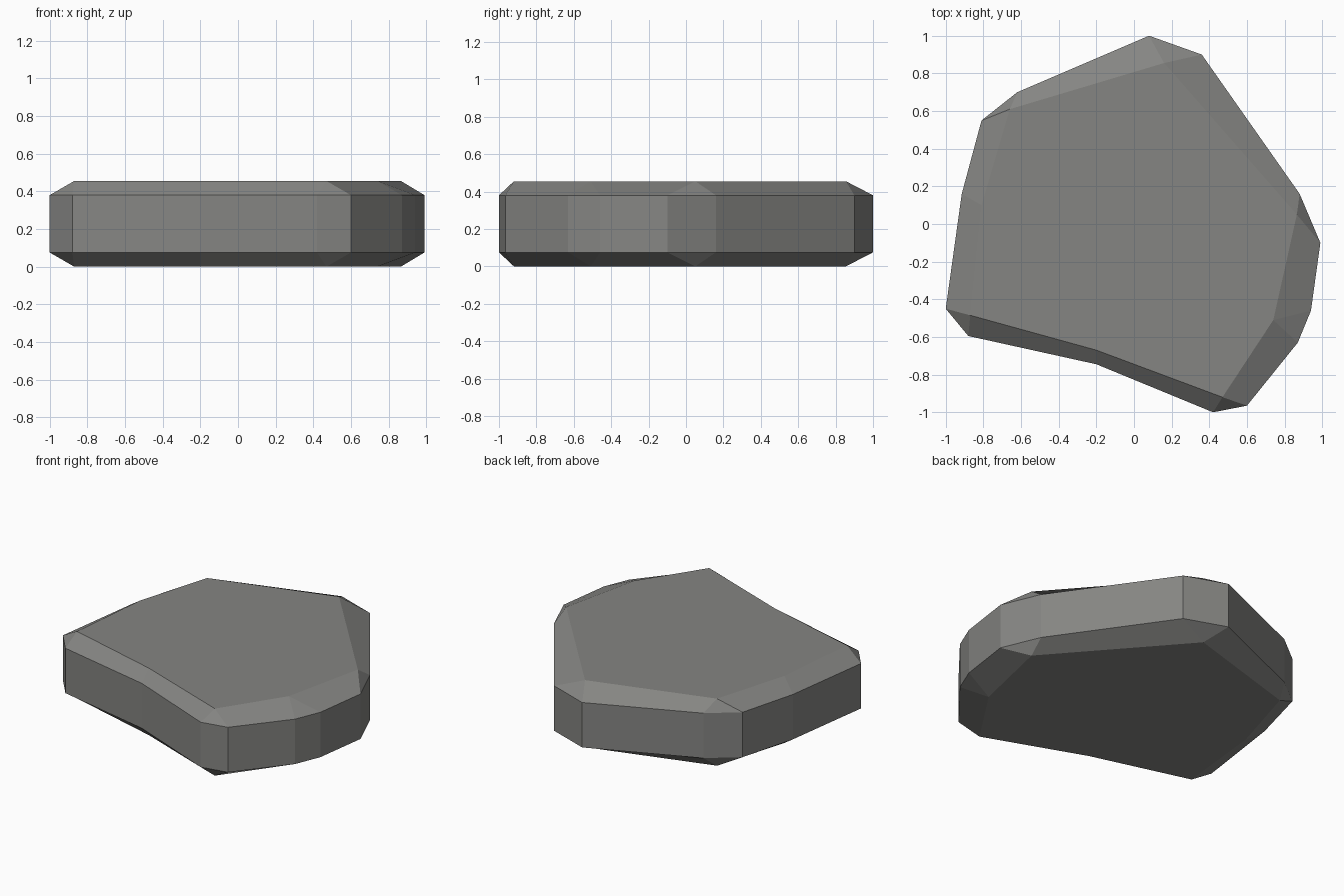
import bpy, bmesh

if "Cube" in bpy.data.objects:
    bpy.data.objects.remove(bpy.data.objects["Cube"])

# Flat stone colour
stone = bpy.data.materials.new("stone grey")
stone.diffuse_color = (0.235, 0.235, 0.225, 1)
stone.use_nodes = True
stone.node_tree.nodes["Principled BSDF"].inputs["Base Color"].default_value = stone.diffuse_color

# Flat cap corners, each with the rim corners that bevel into it (counterclockwise)
corners = [
    ((-0.87, -0.485), [(-1.0, -0.45), (-0.88, -0.595)]),
    ((-0.20, -0.67), [(-0.20, -0.745)]),
    ((0.47, -0.92), [(0.42, -1.0), (0.60, -0.965)]),
    ((0.74, -0.51), [(0.87, -0.63), (0.94, -0.46)]),
    ((0.865, 0.05), [(0.99, -0.10), (0.88, 0.16)]),
    ((0.16, 0.855), [(0.36, 0.90), (0.08, 1.0)]),
    ((-0.66, 0.61), [(-0.62, 0.70), (-0.81, 0.55)]),
    ((-0.81, 0.10), [(-0.915, 0.16)]),
]
HEIGHT, BEVEL = 0.455, 0.075

bm = bmesh.new()


def cap_ring(z):
    """Cap vertices, repeated once per matching rim corner."""
    ring = []
    for (x, y), rim in corners:
        ring += [bm.verts.new((x, y, z))] * len(rim)
    return ring


def rim_ring(z):
    return [bm.verts.new((x, y, z)) for _, rim in corners for x, y in rim]


rings = [cap_ring(0), rim_ring(BEVEL), rim_ring(HEIGHT - BEVEL), cap_ring(HEIGHT)]

# Side wall and bevel facets between neighbouring rings
for low, high in zip(rings, rings[1:]):
    n = len(low)
    for i in range(n):
        j = (i + 1) % n
        bm.faces.new(list(dict.fromkeys((low[i], low[j], high[j], high[i]))))

# Flat bottom and top
bm.faces.new(list(dict.fromkeys(reversed(rings[0]))))
bm.faces.new(list(dict.fromkeys(rings[3])))
bmesh.ops.recalc_face_normals(bm, faces=bm.faces)

mesh = bpy.data.meshes.new("stone_slab")
bm.to_mesh(mesh)
bm.free()
mesh.materials.append(stone)
slab = bpy.data.objects.new("stone_slab", mesh)
bpy.context.collection.objects.link(slab)
